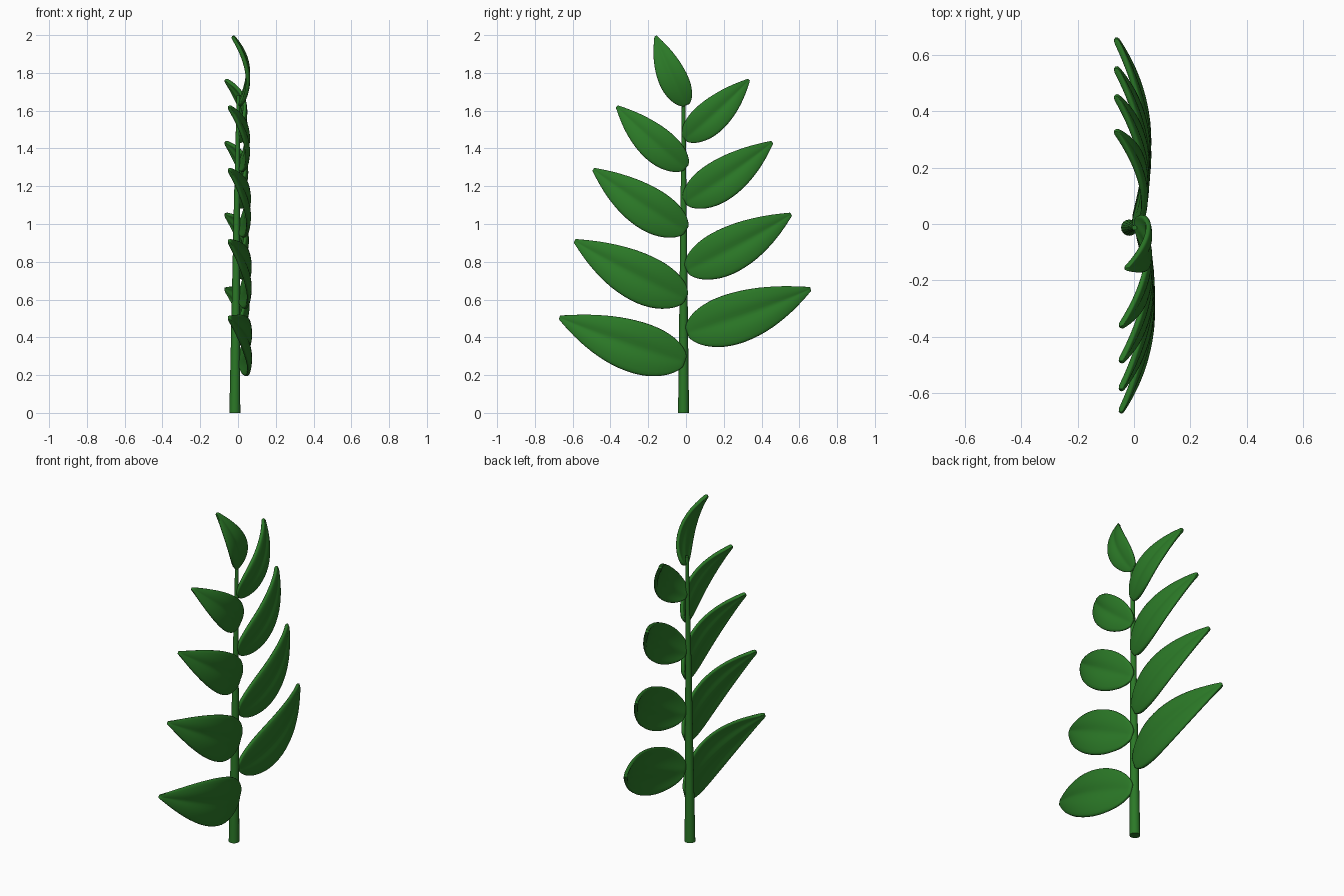
import bpy, bmesh, math
from mathutils import Vector

if "Cube" in bpy.data.objects:
    bpy.data.objects.remove(bpy.data.objects["Cube"])

green = bpy.data.materials.new("leaf_green")
green.diffuse_color = (0.024, 0.19, 0.02, 1)
green.use_nodes = True
green.node_tree.nodes["Principled BSDF"].inputs["Base Color"].default_value = green.diffuse_color

# half width of a leaf along its length, as a fraction of that length
OUTLINE = [(0, .035), (.025, .078), (.07, .12), (.13, .153), (.22, .184), (.33, .198),
           (.45, .194), (.57, .177), (.69, .146), (.8, .107), (.9, .062), (.97, .027), (1, .012)]
ACROSS = [-1, -.8, -.5, -.22, 0, .22, .5, .8, 1]


def finish(bm, name):
    bmesh.ops.recalc_face_normals(bm, faces=bm.faces)
    mesh = bpy.data.meshes.new(name)
    bm.to_mesh(mesh)
    bm.free()
    mesh.materials.append(green)
    obj = bpy.data.objects.new(name, mesh)
    bpy.context.collection.objects.link(obj)
    for p in mesh.polygons:
        p.use_smooth = True
    return obj


def leaf(name, base, tip, base_x, tip_x):
    """Bowed pointed blade in the y-z plane with a shallow midrib groove."""
    b, d = Vector(base), Vector(tip) - Vector(base)
    size = d.length
    side = Vector((-d.y, d.x)) / size
    if side.y < 0:
        side = -side
    bm = bmesh.new()
    rows = []
    for t, w in OUTLINE:
        arch = 4 * t * (1 - t)
        row = []
        for v in ACROSS:
            p = b + d * t + side * size * (w * v - .022 * arch)
            x = base_x + (tip_x - base_x) * t + (.045 + .065 * size) * arch
            x += size * arch * (-.025 * v * v - .03 * math.exp(-(v / .25) ** 2))
            row.append(bm.verts.new((x, p.x, p.y)))
        rows.append(row)
    for r0, r1 in zip(rows, rows[1:]):
        for i in range(len(ACROSS) - 1):
            bm.faces.new((r0[i], r0[i + 1], r1[i + 1], r1[i]))
    obj = finish(bm, name)
    thick = obj.modifiers.new("thickness", 'SOLIDIFY')
    thick.thickness = .02
    thick.offset = 0
    sub = obj.modifiers.new("smooth", 'SUBSURF')
    sub.levels = sub.render_levels = 1


# tapering stem
bm = bmesh.new()
rings = []
for z, x, r in [(0, -.017, .029), (.5, -.012, .023), (1.1, -.006, .016), (1.68, .002, .009)]:
    rings.append([bm.verts.new((x + r * math.cos(k * math.pi / 8),
                                -.013 + r * math.sin(k * math.pi / 8), z)) for k in range(16)])
for r0, r1 in zip(rings, rings[1:]):
    for k in range(16):
        j = (k + 1) % 16
        bm.faces.new((r0[k], r0[j], r1[j], r1[k]))
bm.faces.new(rings[0])
bm.faces.new(rings[-1])
stem = finish(bm, "stem")
bpy.context.view_layer.objects.active = stem
stem.select_set(True)
bpy.ops.object.shade_smooth_by_angle(angle=math.radians(40))

# alternating leaves, as (y, z) of base and tip
LEFT = [((-.005, .272), (-.67, .506)), ((0, .605), (-.59, .912)),
        ((0, .965), (-.49, 1.29)), ((0, 1.298), (-.365, 1.622))]
RIGHT = [((.005, .425), (.66, .657)), ((.003, .755), (.556, 1.052)),
         ((-.005, 1.115), (.456, 1.433)), ((-.008, 1.45), (.332, 1.763))]
for i, (b, t) in enumerate(LEFT):
    leaf(f"left_leaf_{i + 1}", b, t, .01, -.05)
for i, (b, t) in enumerate(RIGHT):
    leaf(f"right_leaf_{i + 1}", b, t, .0, -.067)
leaf("top_leaf", (.002, 1.63), (-.16, 1.994), .006, -.03)
